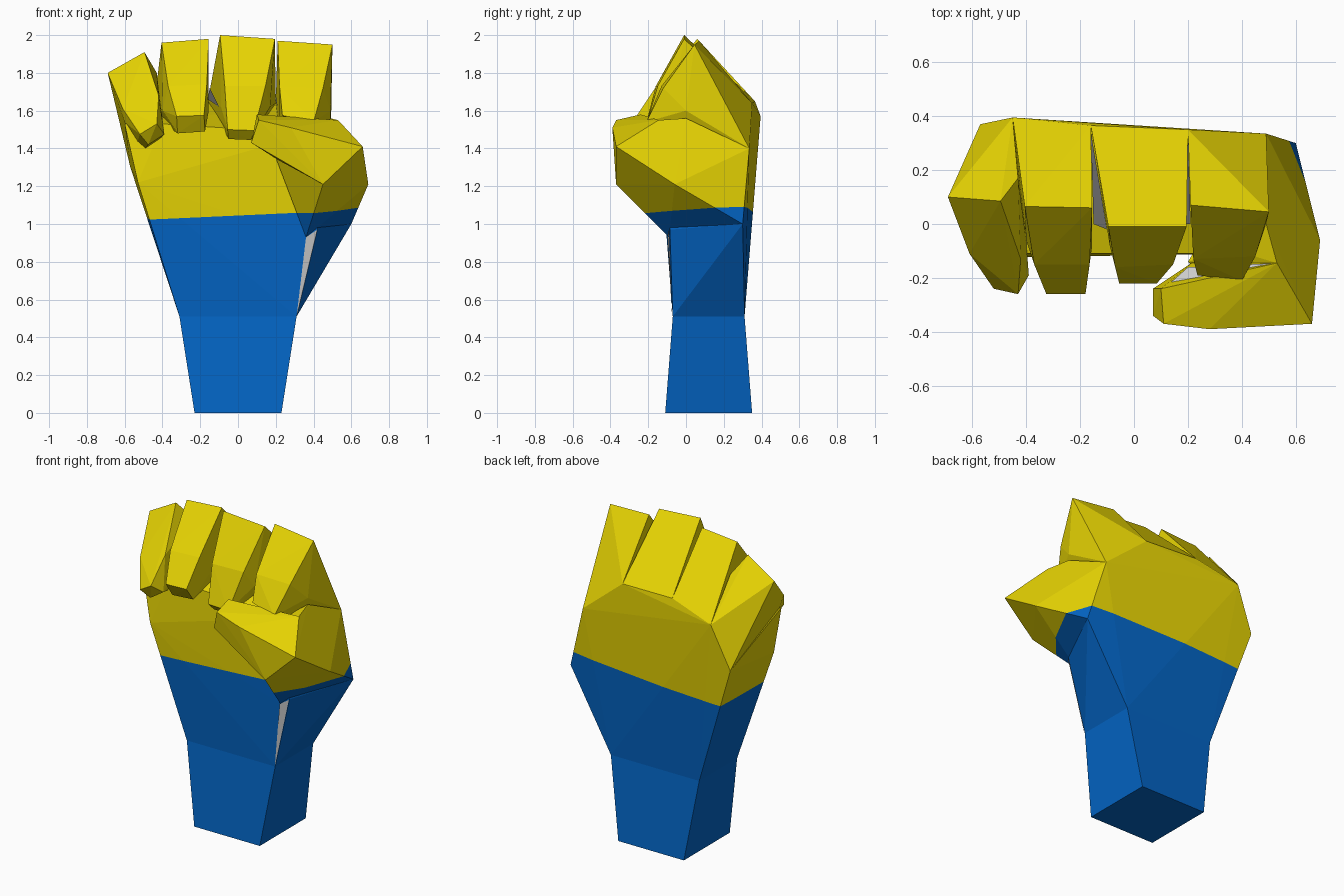
import bpy, bmesh
from mathutils import Vector


def material(name, rgb):
    m = bpy.data.materials.new(name)
    m.diffuse_color = (*rgb, 1)
    return m


YELLOW = material("yellow", (0.80, 0.66, 0.001))
BLUE = material("blue", (0.001, 0.13, 0.56))
GREY = material("grey", (0.60, 0.60, 0.60))

# Slightly tilted plane that separates the blue wrist from the yellow hand
CUT_CO = Vector((0, 0, 1.05))
CUT_NO = Vector((-0.045, -0.05, 1)).normalized()


def finish(name, bm, mats):
    me = bpy.data.meshes.new(name)
    bm.to_mesh(me)
    bm.free()
    for m in mats:
        me.materials.append(m)
    ob = bpy.data.objects.new(name, me)
    bpy.context.collection.objects.link(ob)
    return ob


def hull(name, points):
    """Faceted solid around the points, blue below the cut and yellow above."""
    bm = bmesh.new()
    for p in points:
        bm.verts.new(p)
    res = bmesh.ops.convex_hull(bm, input=bm.verts[:])
    unused = {v for v in res["geom_interior"] if isinstance(v, bmesh.types.BMVert)}
    bmesh.ops.delete(bm, geom=list(unused), context='VERTS')
    bmesh.ops.bisect_plane(bm, geom=bm.verts[:] + bm.edges[:] + bm.faces[:],
                           plane_co=CUT_CO, plane_no=CUT_NO)
    bmesh.ops.recalc_face_normals(bm, faces=bm.faces[:])
    for f in bm.faces:
        above = (f.calc_center_median() - CUT_CO).dot(CUT_NO) > 0
        f.material_index = 0 if above else 1
    return finish(name, bm, [YELLOW, BLUE])


def plate(name, points):
    bm = bmesh.new()
    bm.faces.new([bm.verts.new(p) for p in points])
    return finish(name, bm, [GREY])


def ring(half, front, back, z):
    return [(x, y, z) for x in (-half, half) for y in (front, back)]


# Forearm
wrist = ring(0.31, -0.07, 0.31, 0.51)
hull("forearm", ring(0.23, -0.11, 0.35, 0) + wrist)

# Knuckle corners shared by palm and fingers, thumb side to little finger
KNUCKLES = [(0.49, 0.335, 1.40), (0.20, 0.35, 1.64), (-0.16, 0.365, 1.65),
            (-0.45, 0.395, 1.57), (-0.57, 0.37, 1.30)]

# Palm
hull("palm", wrist + KNUCKLES + [
    (0.36, -0.09, 0.93), (0.42, -0.085, 0.97), (0.60, 0.30, 1.0),
    (-0.53, -0.125, 1.22), (-0.60, -0.10, 1.53), (-0.40, -0.11, 1.53),
    (0.38, -0.11, 1.48)])

# Folded fingers: ridge, bend, front end, underside, sides
FINGERS = {
    "index_finger": [(0.50, 0.045, 1.95), (0.21, 0.07, 1.97),
                     (0.22, -0.13, 1.73), (0.45, -0.12, 1.72),
                     (0.235, -0.19, 1.575), (0.40, -0.21, 1.54),
                     (0.22, -0.05, 1.50), (0.49, 0.0, 1.60)],
    "middle_finger": [(0.195, -0.01, 1.98), (-0.095, -0.01, 2.0),
                      (-0.07, -0.16, 1.73), (0.145, -0.15, 1.73),
                      (-0.055, -0.22, 1.50), (0.085, -0.22, 1.495),
                      (-0.05, -0.17, 1.45), (0.07, -0.17, 1.445),
                      (0.17, -0.08, 1.62), (-0.09, -0.08, 1.62)],
    "ring_finger": [(-0.155, 0.06, 1.98), (-0.405, 0.065, 1.96),
                    (-0.165, -0.15, 1.74), (-0.37, -0.15, 1.73),
                    (-0.18, -0.26, 1.575), (-0.325, -0.26, 1.57),
                    (-0.175, -0.20, 1.49), (-0.32, -0.20, 1.48),
                    (-0.155, -0.08, 1.60), (-0.40, -0.06, 1.60)],
    "little_finger": [(-0.495, 0.085, 1.91), (-0.69, 0.10, 1.80),
                      (-0.61, -0.11, 1.61), (-0.42, -0.13, 1.68),
                      (-0.43, -0.26, 1.53), (-0.52, -0.24, 1.475),
                      (-0.39, -0.19, 1.475), (-0.475, -0.20, 1.42),
                      (-0.60, -0.08, 1.54), (-0.40, -0.06, 1.55),
                      (-0.43, 0.17, 1.80)],
}
for i, (name, pts) in enumerate(FINGERS.items()):
    hull(name, KNUCKLES[i:i + 2] + pts)

# Thumb: broad base, then the tip folded across the front
joint = [(0.66, -0.37, 1.41), (0.45, -0.37, 1.21), (0.53, -0.145, 1.55)]
hull("thumb_base", joint + [
    (0.40, -0.20, 1.05), (0.36, -0.09, 0.93), (0.60, 0.30, 1.0),
    (0.69, -0.06, 1.21), KNUCKLES[0], (0.20, -0.14, 1.35),
    (0.38, -0.10, 1.48), (0.49, 0.0, 1.56)])
hull("thumb_tip", joint + [
    (0.10, -0.24, 1.58), (0.07, -0.24, 1.43), (0.07, -0.34, 1.43),
    (0.11, -0.37, 1.55), (0.28, -0.39, 1.51), (0.28, -0.20, 1.56),
    (0.21, -0.31, 1.34), (0.22, -0.14, 1.34)])

# Grey slivers at the wrist, behind the thumb and between the fingers
plate("wrist_gap", [(0.31, -0.074, 0.51), (0.36, -0.097, 0.93), (0.42, -0.09, 0.97)])
plate("thumb_gap", [(0.11, -0.24, 1.53), (0.28, -0.20, 1.545),
                    (0.53, -0.145, 1.545), (0.20, -0.16, 1.52)])
plate("ring_middle_gap", [(-0.16, 0.34, 1.66), (-0.15, 0.0, 1.72), (-0.10, -0.02, 1.62)])
plate("middle_index_gap", [(0.20, 0.34, 1.65), (0.195, 0.0, 1.72), (0.21, 0.0, 1.62)])
